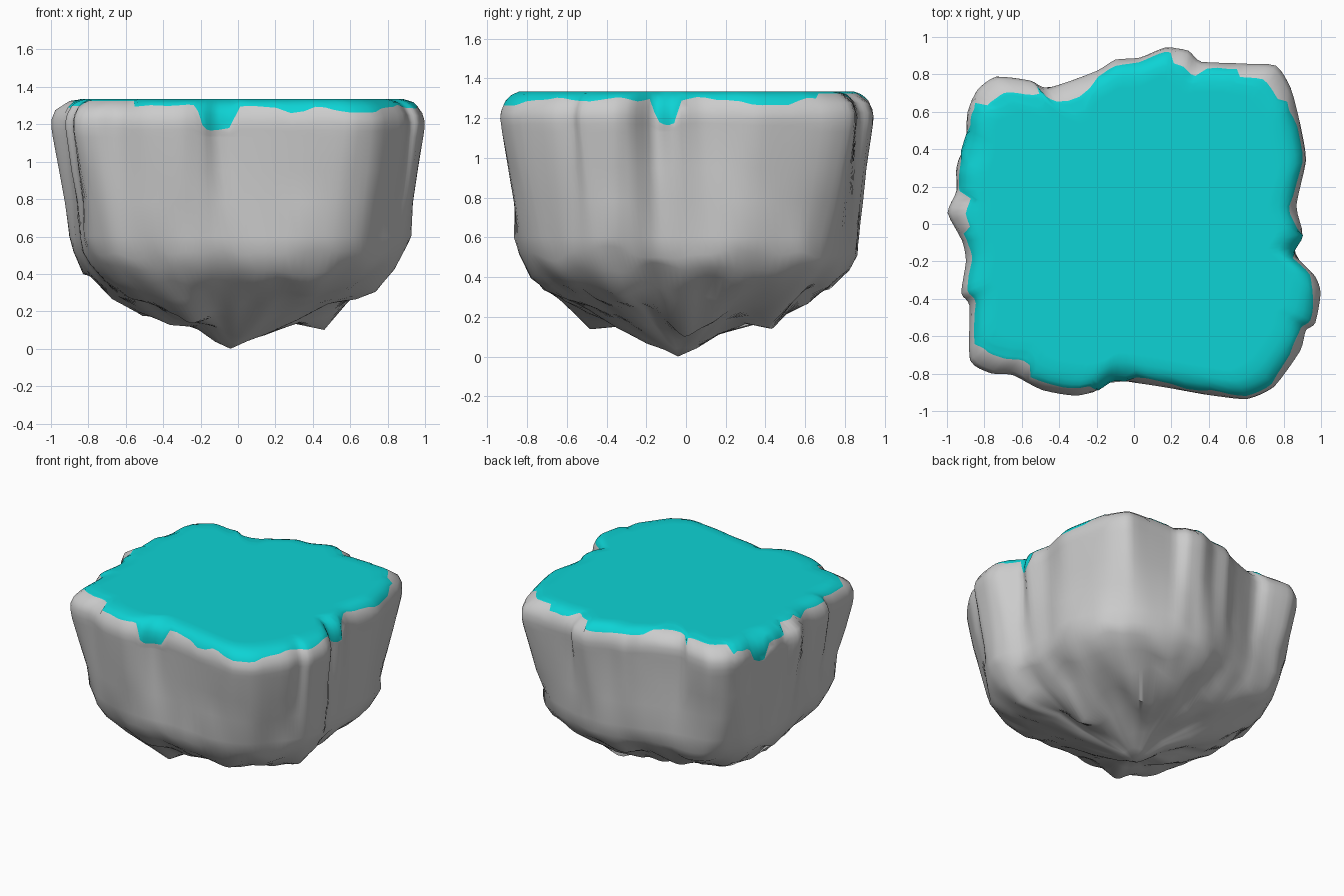
import bpy
import bmesh
import math
from mathutils import Vector, noise

TOP = 1.335
STEPS = 4          # columns per outline segment

# Widest outline of the rock, counter-clockwise
OUTLINE = [
    (.92, .34), (.89, .53), (.84, .73), (.76, .85), (.57, .86), (.36, .87),
    (.29, .93), (.17, .945), (.03, .89), (-.1, .88), (-.2, .82), (-.46, .73),
    (-.56, .77), (-.74, .79), (-.84, .72), (-.89, .6), (-.9, .48), (-.95, .3),
    (-.95, .18), (-1, .06), (-.92, -.09), (-.9, -.2), (-.925, -.37),
    (-.88, -.44), (-.88, -.73), (-.77, -.8), (-.65, -.81), (-.49, -.89),
    (-.31, -.92), (-.19, -.89), (-.1, -.84), (.14, -.87), (.43, -.92),
    (.61, -.935), (.75, -.87), (.89, -.68), (.92, -.57), (.97, -.53),
    (1, -.37), (.97, -.28), (.86, -.16), (.905, -.06), (.87, .1)]

# Side profile below the rim: height, scale of the outline
SIDE = [(1.13, .99), (.95, .975), (.78, .955), (.6, .94), (.5, .925),
        (.42, .88), (.35, .8), (.28, .69), (.21, .54), (.15, .37),
        (.09, .2), (.04, .09)]

# Coating drips: angle in degrees, half width, depth
DRIPS = [(-97, 7, .13), (-6.5, 5, .12), (155, 5, .11), (160, 16, .03),
         (140, 3, .05), (-71, 4, .03), (-54, 9, .03), (25, 9, .03)]

# Places where bare rock reaches over the top: angle, half width, inset
BARE = [(116, 9, .13), (130, 5, .1), (137, 5, .05), (176, 7, .05),
        (72, 6, .04), (47, 9, .03), (-134, 9, .06)]

# Hanging points under the rock: x, y, radius, drop
POINTS = [(.45, 0, .2, .12), (-.25, -.45, .18, .06), (.65, -.3, .2, .06),
          (-.62, .1, .18, .05), (.2, .45, .2, .05)]


def material(name, colour):
    mat = bpy.data.materials.new(name)
    mat.use_nodes = True
    mat.diffuse_color = colour
    for node in mat.node_tree.nodes:
        if node.type == 'BSDF_PRINCIPLED':
            node.inputs['Base Color'].default_value = colour
            node.inputs['Roughness'].default_value = .8
    return mat


def plateau(angle, bumps, power):
    """Sum of flat-topped bumps around the circle."""
    total = 0
    for centre, half, height in bumps:
        gap = abs((angle - centre + 180) % 360 - 180) / half
        total += height * max(0, 1 - gap ** power)
    return total


def interpolate(z, table):
    for (z0, s0), (z1, s1) in zip(table, table[1:]):
        if z >= z1:
            return s0 + (s1 - s0) * (z0 - z) / (z0 - z1)
    return table[-1][1]


def curve_point(a, b, c, d, t):
    """Smooth curve from b to c, softened towards the straight edge."""
    smooth = b + (c - a) * t / 2 + (2 * a - 5 * b + 4 * c - d) * t ** 2 / 2 \
        + (3 * b - a - 3 * c + d) * t ** 3 / 2
    return smooth.lerp(b.lerp(c, t), .4)


def weather(p):
    """Lumps on the lower rock and hanging points underneath."""
    low = min(1, max(0, (1.1 - p.z) / .6))
    lump = noise.noise(p * 2.6 + Vector((3, 1, 7)))
    fine = noise.noise(p * 6)
    p.xy *= 1 + low * (.04 * lump + .03 * fine)
    if p.z < .55:
        fade = min(1, p.z / .15)
        p.z += fade * (.06 * abs(lump) + .06 * fine)
        for x, y, radius, drop in POINTS:
            gap = math.hypot(p.x - x, p.y - y) / radius
            p.z -= fade * drop * max(0, 1 - gap)
    p.z = max(p.z, .012)
    return p


def column(base, soft):
    """Points of one vertical strip, from the flat top to the underside."""
    angle = math.degrees(math.atan2(base.y, base.x))
    bare = plateau(angle, BARE, 2)
    ragged = noise.noise(Vector((base.x * 7, base.y * 7, 0)))
    border = 1.295 + .02 * ragged - plateau(angle, DRIPS, 4)
    if bare > .01:
        border = max(border, 1.325)
    flat = .885 - bare + .02 * noise.noise(base * 4)
    rim = [(TOP, flat), (1.32, .935), (1.29, .97), (1.24, .995), (1.2, 1),
           (1.13, .99)]
    # flat top
    points = [base * flat * k + Vector((0, 0, TOP)) for k in (.4, .75, .93, 1)]
    # coated edge, then the bare edge below the border
    heights = [TOP + (border - TOP) * k / 4 for k in range(1, 5)]
    heights += [border + (1.13 - border) * k / 4 for k in range(1, 4)]
    points += [base * interpolate(z, rim) + Vector((0, 0, z)) for z in heights]
    # sides and underside, folds fading and corners rounding towards the bottom
    for z, scale in SIDE:
        depth = min(1, (1.13 - z) / .65)
        body = base.lerp(soft, .85 * depth)
        corner = max(0, body.length - .92) / body.length
        shrink = scale * (1 - .3 * depth * corner)
        shift = Vector((-.04, -.03, 0)) * max(0, 1 - z / .4)
        points.append(weather(body * shrink + shift + Vector((0, 0, z))))
    return points


def softened(bases, i, reach=7):
    """Average of the neighbouring outline points."""
    near = [bases[(i + k) % len(bases)] for k in range(-reach, reach + 1)]
    return sum(near, Vector()) / len(near) * 1.02


def build_rock():
    bm = bmesh.new()
    ring = [Vector((x, y, 0)) for x, y in OUTLINE]
    n = len(ring)
    bases = [curve_point(ring[i - 1], ring[i], ring[(i + 1) % n],
                         ring[(i + 2) % n], k / STEPS)
             for i in range(n) for k in range(STEPS)]
    strips = [[bm.verts.new(p) for p in column(b, softened(bases, i))]
              for i, b in enumerate(bases)]
    crown = bm.verts.new((0, 0, TOP))
    tip = bm.verts.new((-.04, -.04, 0))
    coated = 7         # bands of faces above the border
    for left, right in zip(strips, strips[1:] + strips[:1]):
        bm.faces.new((crown, left[0], right[0]))
        bm.faces.new((tip, right[-1], left[-1])).material_index = 1
        for j in range(len(left) - 1):
            face = bm.faces.new((left[j], left[j + 1], right[j + 1], right[j]))
            face.material_index = 0 if j < coated else 1
    bmesh.ops.recalc_face_normals(bm, faces=bm.faces)
    mesh = bpy.data.meshes.new("floating_rock")
    bm.to_mesh(mesh)
    bm.free()
    rock = bpy.data.objects.new("floating_rock", mesh)
    bpy.context.collection.objects.link(rock)
    mesh.materials.append(material("turquoise_coating", (.004, .65, .66, 1)))
    mesh.materials.append(material("grey_stone", (.6, .6, .6, 1)))
    bpy.context.view_layer.objects.active = rock
    rock.select_set(True)
    bpy.ops.object.shade_smooth_by_angle(angle=math.radians(60))


cube = bpy.data.objects.get("Cube")
if cube:
    bpy.data.objects.remove(cube)
build_rock()
